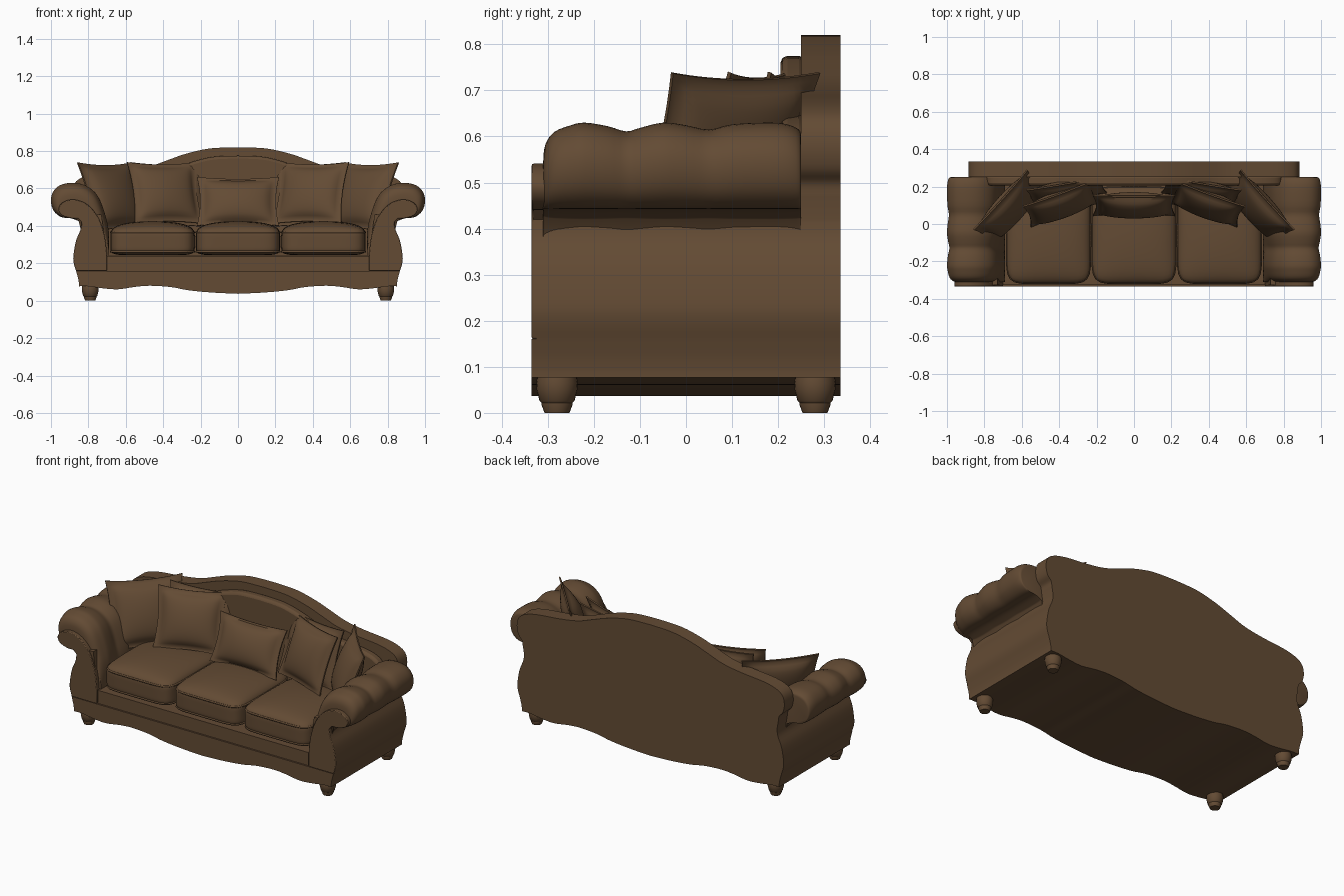
import bpy, bmesh, math
from mathutils import Vector, Matrix

if "Cube" in bpy.data.objects:
    bpy.data.objects.remove(bpy.data.objects["Cube"])

fabric = bpy.data.materials.new("brown leather")
fabric.diffuse_color = (0.125, 0.070, 0.034, 1)
fabric.use_nodes = True
fabric.node_tree.nodes["Principled BSDF"].inputs["Base Color"].default_value = fabric.diffuse_color


def finish(bm, name, angle=40):
    bmesh.ops.recalc_face_normals(bm, faces=bm.faces[:])
    me = bpy.data.meshes.new(name)
    bm.to_mesh(me)
    bm.free()
    me.materials.append(fabric)
    for p in me.polygons:
        p.use_smooth = True
    me.set_sharp_from_angle(angle=math.radians(angle))
    ob = bpy.data.objects.new(name, me)
    bpy.context.collection.objects.link(ob)
    return ob


def spline(pts, n=4):
    """Catmull-Rom curve through an open list of 2D points."""
    P = [Vector(p) for p in pts]
    P = [P[0]] + P + [P[-1]]
    out = []
    for a, b, c, d in zip(P, P[1:], P[2:], P[3:]):
        for i in range(n):
            t = i / n
            out.append(0.5 * (2*b + (c-a)*t + (2*a-5*b+4*c-d)*t*t + (3*b-a-3*c+d)*t**3))
    return [(v.x, v.y) for v in out + [P[-1]]]


def mirrored(half):
    return half + [(-x, z) for x, z in reversed(half) if x > 1e-4]


def loft(name, sections, angle=40):
    """Skin closed sections and cap both ends."""
    bm = bmesh.new()
    rings = [[bm.verts.new(p) for p in s] for s in sections]
    n = len(rings[0])
    for a, b in zip(rings, rings[1:]):
        for i in range(n):
            j = (i + 1) % n
            bm.faces.new((a[i], a[j], b[j], b[i]))
    bm.faces.new(rings[0])
    bm.faces.new(rings[-1])
    return finish(bm, name, angle)


def prism(name, outline, y0, y1, bevel=0.0):
    ob = loft(name, [[(x, y, z) for x, z in outline] for y in (y0, y1)])
    if bevel:
        m = ob.modifiers.new("soft edge", 'BEVEL')
        m.width, m.segments, m.limit_method = bevel, 2, 'ANGLE'
        m.angle_limit = math.radians(50)
    return ob


# Base with wavy underside and curved flanks
wave = spline([(0, .037), (.13, .043), (.26, .055), (.36, .073), (.47, .08),
               (.55, .074), (.64, .061), (.72, .066), (.80, .077), (.85, .077)])
flank_low = spline([(.85, .09), (.855, .12), (.866, .16)])
flank = spline([(.866, .16), (.878, .20), (.88, .24), (.866, .32), (.842, .38), (.836, .42)])
prism("base", mirrored(wave + flank_low + flank[1:] + [(.84, .46), (.73, .46), (.70, .238), (0, .238)]),
      -.325, .25)
prism("front_skirt", mirrored(wave + flank_low + [(0, .16)]), -.335, -.32)

# Camel back, with an upholstered inner panel
crest = [(.885, .58), (.872, .63), (.83, .66), (.75, .68), (.60, .695), (.48, .715),
         (.38, .75), (.28, .785), (.15, .814), (0, .82)]
back_top = spline([(.845, .47), (.85, .50), (.875, .53)] + crest)
prism("back", mirrored(wave + flank_low + flank[1:] + back_top), .25, .335)
inner = spline([(x * .9, z - .045) for x, z in crest])
prism("back_inner_panel", mirrored([(0, .23), (.78, .23)] + inner), .205, .26, .015)

# Arms: rolled, tufted into three bulges, with a scroll plate in front
roll = spline([(.69, .24), (.69, .36), (.71, .46), (.75, .56), (.81, .613), (.88, .63),
               (.95, .618), (.99, .58), (1.0, .53), (.985, .48), (.945, .447),
               (.89, .44), (.84, .42)]) + [(.82, .30), (.82, .24)]
bulge = spline([(-.31, .55), (-.306, .74), (-.287, .89), (-.25, .97), (-.22, 1), (-.17, .96),
                (-.13, .90), (-.10, .94), (-.05, 1), (0, .97), (.05, .92), (.10, .98),
                (.18, 1), (.22, .98), (.245, .92), (.25, .85)], 3)
plate = ([(.866, .16), (.70, .16)]
         + spline([(.70, .24), (.712, .34), (.745, .44), (.80, .51), (.87, .54), (.93, .53),
                   (.96, .495), (.945, .46), (.90, .442), (.855, .44)]) + flank[:0:-1])
for s, side in ((1, "right"), (-1, "left")):
    sections = []
    for y, k in bulge:
        ring = []
        for x, z in roll:
            w = min(1, max(0, (z - .28) / .15))
            f = 1 + (k - 1) * w
            ring.append((s * (.87 + (x - .87) * f), y, .44 + (z - .44) * f))
        sections.append(ring)
    loft(side + "_arm", sections, 60)
    prism(side + "_arm_front_plate", [(s * x, z) for x, z in plate], -.335, -.30, .004)


# Turned legs
leg_profile = [(0.027, 0), (.034, .018), (.034, .022), (.038, .026), (.044, .05),
               (.045, .065), (.042, .085), (.034, .11)]
for sx in (1, -1):
    for sy in (1, -1):
        loft("front_leg" if sy < 0 else "back_leg",
             [[(sx * .79 + r * math.cos(a * math.tau / 24),
                sy * .28 + r * math.sin(a * math.tau / 24), z) for a in range(24)]
              for r, z in leg_profile], 35)


# Seat cushions: domed rounded boxes with piping
def seat_cushion(cx):
    c, r = Vector((cx, -.06, .315)), Vector((.226, .26, .072))
    bm = bmesh.new()
    bmesh.ops.create_cube(bm, size=2)
    bmesh.ops.subdivide_edges(bm, edges=bm.edges[:], cuts=15, use_grid_fill=True)
    for v in bm.verts:
        p = v.co
        q = p / sum(abs(t) ** 7 for t in p) ** (1 / 7)
        dome = .038 * max(0, 1 - q.x**2) ** .6 * max(0, 1 - q.y**2) ** .6 if q.z > 0 else 0
        v.co = c + Vector((q.x * r.x, q.y * r.y, q.z * r.z + dome * q.z))
    finish(bm, "seat_cushion", 80)
    for z in (.262, .366):
        sections = []
        for i in range(65):
            a = math.tau * i / 64
            d = Vector((math.cos(a), math.sin(a), 0))
            q = d / (abs(d.x) ** 7 + abs(d.y) ** 7) ** (1 / 7)
            sections.append([(c.x + q.x * r.x * .985 + d.x * .006 * math.cos(b),
                              c.y + q.y * r.y * .985 + d.y * .006 * math.cos(b),
                              z + .006 * math.sin(b)) for b in
                             (math.tau * k / 6 for k in range(6))])
        loft("seat_piping", sections, 80)


for cx in (-.457, 0, .457):
    seat_cushion(cx)


# Throw pillows: pinched corners and a flat flange
def pillow(name, loc, w, h, t, yaw, lean, flange=.86, n=24):
    mat = (Matrix.Translation(loc) @ Matrix.Rotation(math.radians(yaw), 4, 'Z')
           @ Matrix.Rotation(math.radians(-lean), 4, 'X'))
    bm = bmesh.new()
    grids = []
    for side in (-1, 1):
        g = []
        for i in range(n + 1):
            row = []
            for j in range(n + 1):
                u, v = 2 * i / n - 1, 2 * j / n - 1
                a, b = min(1, abs(u) / flange), min(1, abs(v) / flange)
                d = .004 + t * ((1 - a * a) * (1 - b * b)) ** .45
                row.append(bm.verts.new(mat @ Vector((u * w * (1 - .08 * (1 - v * v)), side * d,
                                                      v * h * (1 - .08 * (1 - u * u))))))
            g.append(row)
        grids.append(g)
        for i in range(n):
            for j in range(n):
                bm.faces.new((g[i][j], g[i+1][j], g[i+1][j+1], g[i][j+1]))
    A, B = grids
    for k in range(n):
        for i0, j0, i1, j1 in ((k, 0, k+1, 0), (k, n, k+1, n), (0, k, 0, k+1), (n, k, n, k+1)):
            bm.faces.new((A[i0][j0], A[i1][j1], B[i1][j1], B[i0][j0]))
    finish(bm, name, 50)


pillow("centre_pillow", (0, .10, .53), .22, .14, .055, 0, 22)
for s in (1, -1):
    pillow("inner_pillow", (s * .39, .105, .575), .195, .175, .055, -20 * s, 20)
    pillow("rear_pillow", (s * .36, .175, .565), .21, .18, .045, -10 * s, 14)
    pillow("arm_pillow", (s * .665, .085, .555), .215, .195, .06, -48 * s, 20)
